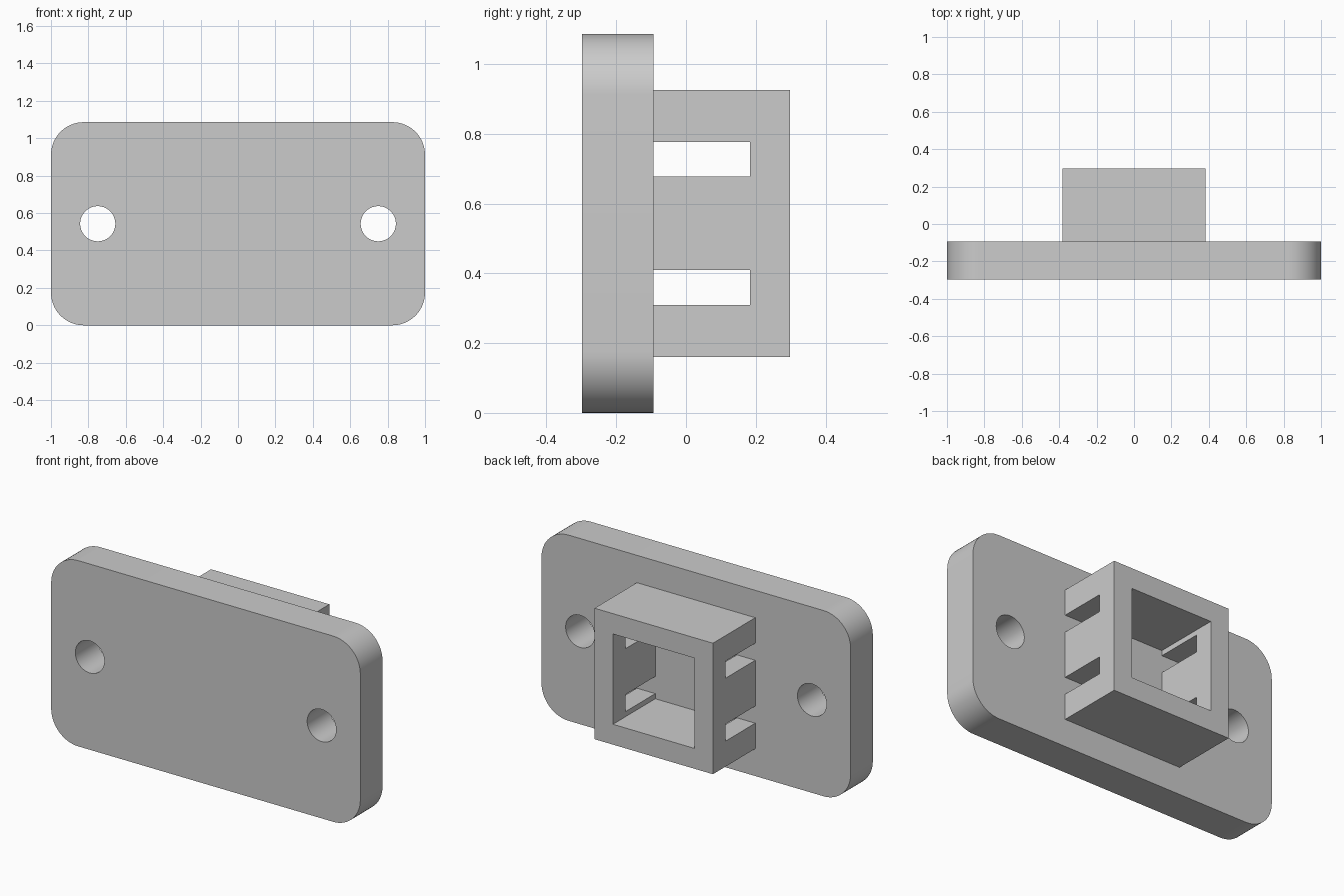
import bpy
import bmesh
import math
from mathutils import Matrix

default = bpy.data.objects.get("Cube")
if default:
    bpy.data.objects.remove(default, do_unlink=True)

HEIGHT = 1.086
MID_Z = HEIGHT / 2
FRONT, PLATE_BACK, SOCKET_BACK = -0.298, -0.093, 0.298

grey = bpy.data.materials.new("light_grey")
grey.use_nodes = True
grey.diffuse_color = (0.6, 0.6, 0.6, 1)
grey.node_tree.nodes["Principled BSDF"].inputs["Base Color"].default_value = (0.6, 0.6, 0.6, 1)


def make_object(name, bm):
    bmesh.ops.recalc_face_normals(bm, faces=bm.faces)
    mesh = bpy.data.meshes.new(name)
    bm.to_mesh(mesh)
    bm.free()
    mesh.materials.append(grey)
    obj = bpy.data.objects.new(name, mesh)
    bpy.context.collection.objects.link(obj)
    return obj


def box(name, x, y, z, corner=0):
    """Box from (min, max) ranges, optionally rounding the edges along y."""
    bm = bmesh.new()
    bmesh.ops.create_cube(bm, size=1)
    for v in bm.verts:
        v.co = [(a + b) / 2 + c * (b - a) for (a, b), c in zip((x, y, z), v.co)]
    if corner:
        edges = [e for e in bm.edges if abs(e.verts[0].co.y - e.verts[1].co.y) > 0.01]
        bmesh.ops.bevel(bm, geom=edges, offset=corner, segments=16,
                        profile=0.5, affect='EDGES')
    return make_object(name, bm)


def cylinder(name, x, z, radius):
    bm = bmesh.new()
    place = Matrix.Translation((x, FRONT, z)) @ Matrix.Rotation(math.pi / 2, 4, 'X')
    bmesh.ops.create_cone(bm, cap_ends=True, segments=64, radius1=radius,
                          radius2=radius, depth=1, matrix=place)
    return make_object(name, bm)


def activate(obj):
    bpy.ops.object.select_all(action='DESELECT')
    obj.select_set(True)
    bpy.context.view_layer.objects.active = obj


def cut(obj, cutters):
    for cutter in cutters:
        cutter.hide_render = True
        mod = obj.modifiers.new("cut", 'BOOLEAN')
        mod.operation = 'DIFFERENCE'
        mod.solver = 'EXACT'
        mod.object = cutter
        activate(obj)
        bpy.ops.object.modifier_apply(modifier=mod.name)
        bpy.data.objects.remove(cutter, do_unlink=True)


# Rounded mounting plate with two screw holes
plate = box("mounting_plate", (-1, 1), (FRONT, PLATE_BACK), (0, HEIGHT), corner=0.175)
cut(plate, [cylinder("screw_hole", side * 0.75, MID_Z, 0.094) for side in (-1, 1)])
activate(plate)
bpy.ops.object.shade_smooth_by_angle(angle=math.radians(30))

# Square socket frame, open at the back, with two slots through each side wall
half, inner = 0.383, 0.264
socket = box("socket_frame", (-half, half), (PLATE_BACK, SOCKET_BACK),
             (MID_Z - half, MID_Z + half))
opening = box("socket_opening", (-inner, inner), (-0.2, 0.5),
              (MID_Z - inner, MID_Z + inner))
slots = [box("side_slot", (-0.6, 0.6), (-0.2, 0.183),
             (MID_Z + side * 0.184 - 0.05, MID_Z + side * 0.184 + 0.05))
         for side in (-1, 1)]
cut(socket, [opening] + slots)
